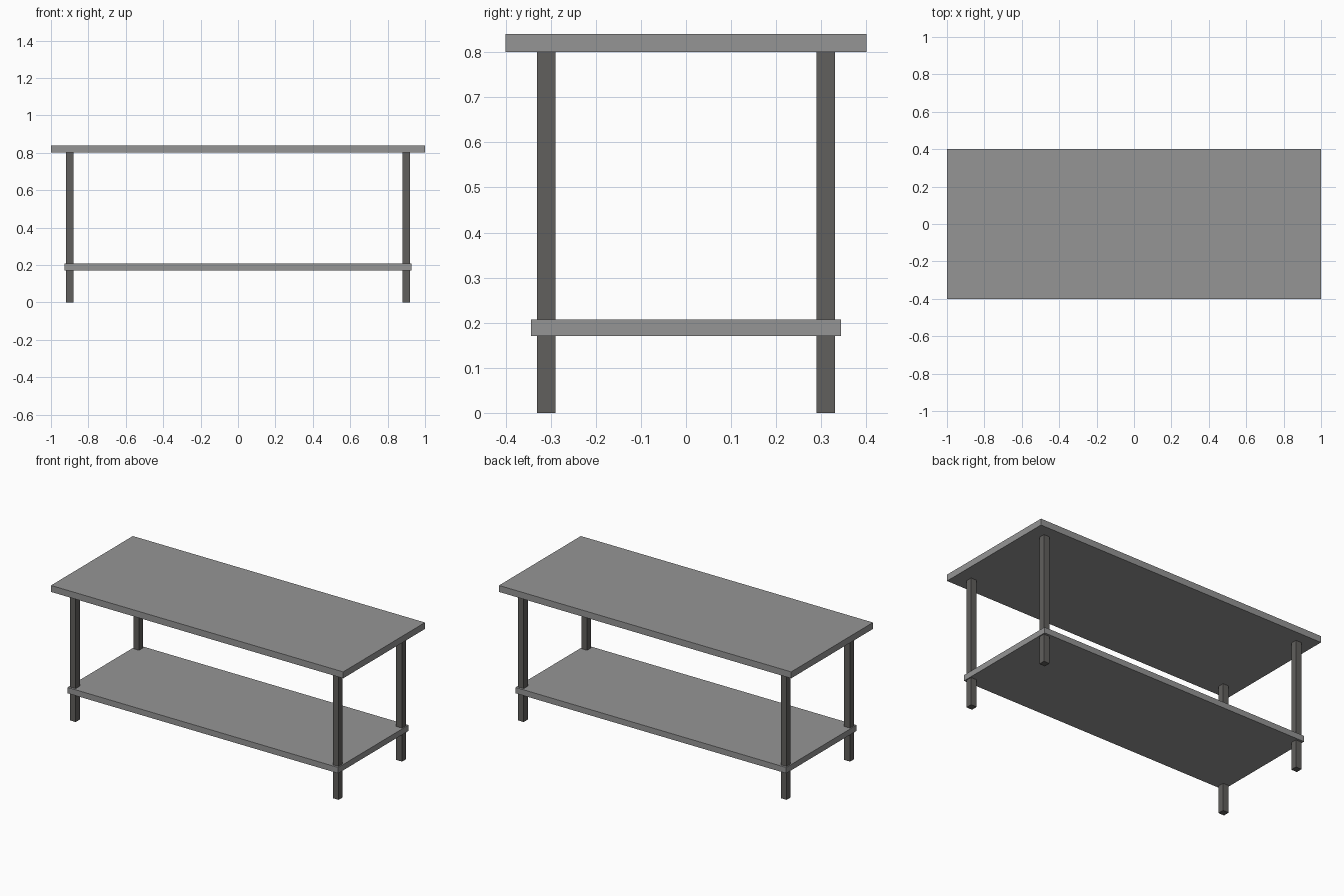
import bpy

if "Cube" in bpy.data.objects:
    bpy.data.objects.remove(bpy.data.objects["Cube"])


def material(name, rgb):
    m = bpy.data.materials.new(name)
    m.diffuse_color = (*rgb, 1)
    m.use_nodes = True
    m.node_tree.nodes["Principled BSDF"].inputs["Base Color"].default_value = m.diffuse_color
    return m


def box(name, size, centre, mat):
    bpy.ops.mesh.primitive_cube_add(size=1, location=centre)
    o = bpy.context.object
    o.name = name
    o.scale = size
    bpy.ops.object.transform_apply(location=False, rotation=False, scale=True)
    o.data.materials.append(mat)
    return o


panel_grey = material("panel grey", (0.30, 0.30, 0.30))
leg_grey = material("dark leg grey", (0.12, 0.115, 0.11))

# Top panel and lower shelf
box("table_top", (2.0, 0.8, 0.04), (0, 0, 0.82), panel_grey)
box("lower_shelf", (1.853, 0.687, 0.036), (0, 0, 0.189), panel_grey)

# Four square legs
for sx, side in ((-1, "left"), (1, "right")):
    for sy, end in ((-1, "front"), (1, "back")):
        box(f"{end}_{side}_leg", (0.04, 0.04, 0.80),
            (sx * 0.9, sy * 0.31, 0.40), leg_grey)
